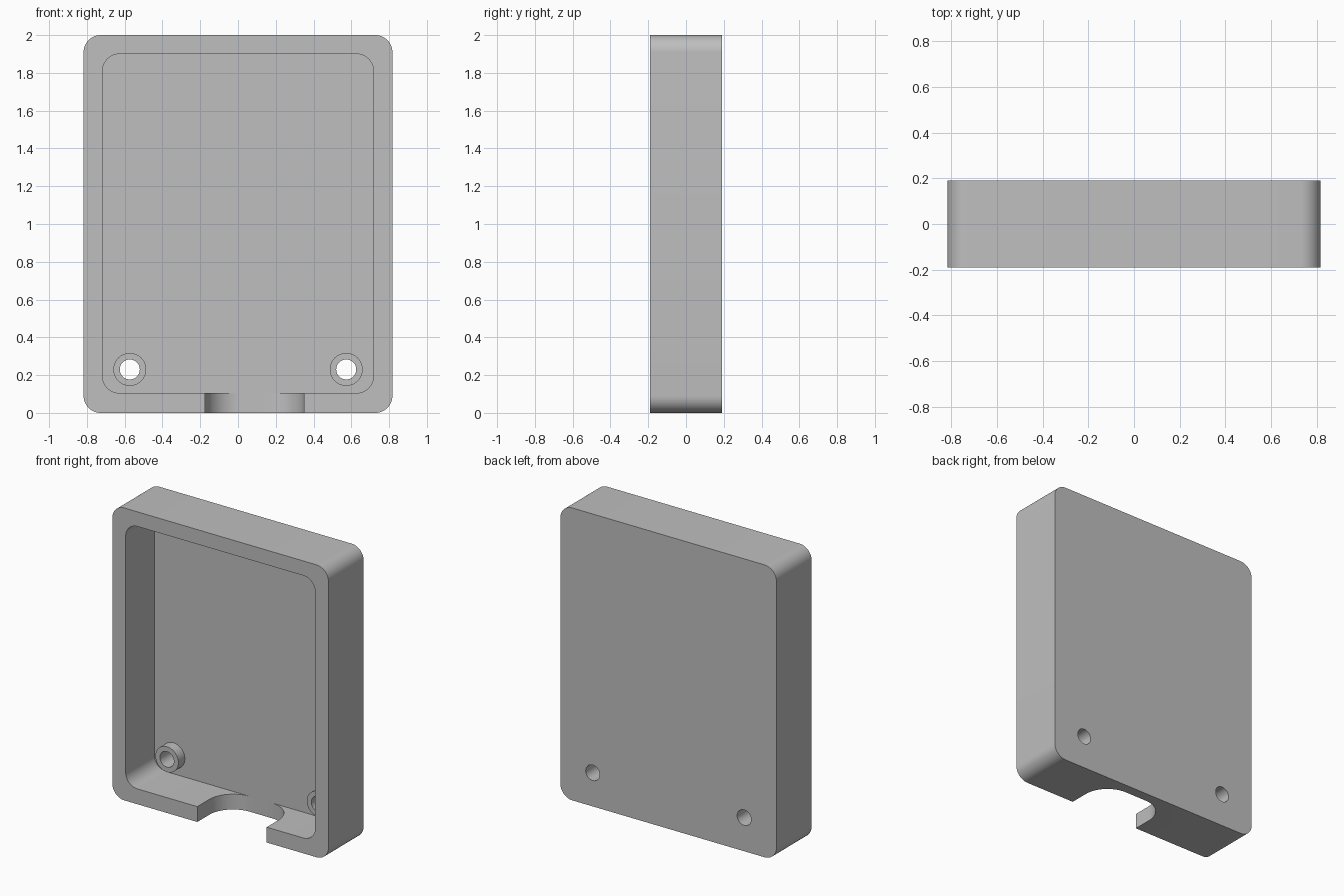
import bpy, bmesh
from math import sin, cos, pi, radians
from mathutils import Vector

cube = bpy.data.objects.get("Cube")
if cube:
    bpy.data.objects.remove(cube, do_unlink=True)

# Main dimensions
HALF_W, HALF_D, HEIGHT = 0.8175, 0.19, 2.0
WALL, CORNER = 0.1, 0.09
FLOOR_Y = 0.12            # inner face of the back plate
BOSS_X, BOSS_Z, BOSS_Y = 0.573, 0.23, 0.05

grey = bpy.data.materials.new("plain grey")
grey.use_nodes = True
colour = (0.52, 0.52, 0.52, 1)
grey.diffuse_color = colour
grey.node_tree.nodes["Principled BSDF"].inputs["Base Color"].default_value = colour


def arc(cx, cy, r, start, end, steps=12):
    """Points along an arc, angles in degrees."""
    angles = [radians(start + (end - start) * i / steps) for i in range(steps + 1)]
    return [(cx + r * cos(a), cy + r * sin(a)) for a in angles]


def rounded_rect(x0, x1, z0, z1, r):
    return (arc(x1 - r, z1 - r, r, 0, 90) + arc(x0 + r, z1 - r, r, 90, 180)
            + arc(x0 + r, z0 + r, r, 180, 270) + arc(x1 - r, z0 + r, r, 270, 360))


def prism(name, points, start, end, axis="Y"):
    """Extrude a closed profile along Y (x, z points) or Z (x, y points)."""
    place = (lambda p: (p[0], start, p[1])) if axis == "Y" else (lambda p: (p[0], p[1], start))
    step = Vector((0, end - start, 0)) if axis == "Y" else Vector((0, 0, end - start))
    bm = bmesh.new()
    face = bm.faces.new([bm.verts.new(place(p)) for p in points])
    top = bmesh.ops.extrude_face_region(bm, geom=[face])["geom"]
    bmesh.ops.translate(bm, vec=step, verts=[v for v in top if isinstance(v, bmesh.types.BMVert)])
    bmesh.ops.recalc_face_normals(bm, faces=bm.faces)
    mesh = bpy.data.meshes.new(name)
    bm.to_mesh(mesh)
    bm.free()
    mesh.materials.append(grey)
    obj = bpy.data.objects.new(name, mesh)
    bpy.context.collection.objects.link(obj)
    return obj


def combine(target, tool, operation):
    """Apply a boolean and remove the tool."""
    mod = target.modifiers.new(operation, "BOOLEAN")
    mod.operation, mod.object, mod.solver = operation, tool, "EXACT"
    bpy.ops.object.select_all(action="DESELECT")
    bpy.context.view_layer.objects.active = target
    target.select_set(True)
    bpy.ops.object.modifier_apply(modifier=mod.name)
    bpy.data.objects.remove(tool, do_unlink=True)


# Rounded case with an open front
case = prism("case", rounded_rect(-HALF_W, HALF_W, 0, HEIGHT, CORNER), -HALF_D, HALF_D)
inner = HALF_W - WALL
cavity = prism("cavity_cutter", rounded_rect(-inner, inner, 0.105, HEIGHT - WALL, CORNER),
               -HALF_D - 0.1, FLOOR_Y)
combine(case, cavity, "DIFFERENCE")

# Off-centre cable slot in the bottom wall, rounded at its inner corners
left, right, r = -0.175, 0.35, 0.18
slot_profile = ([(left, -0.3), (right, -0.3)] + arc(right - r, FLOOR_Y - r, r, 0, 90)
                + arc(left + r, FLOOR_Y - r, r, 90, 180))
combine(case, prism("slot_cutter", slot_profile, -0.1, 0.15, "Z"), "DIFFERENCE")

# Screw bosses with holes right through the back
for side in (-1, 1):
    boss = prism("screw_boss", arc(side * BOSS_X, BOSS_Z, 0.087, 0, 352.5, 47), BOSS_Y, FLOOR_Y + 0.03)
    combine(case, boss, "UNION")
    hole = prism("hole_cutter", arc(side * BOSS_X, BOSS_Z, 0.053, 0, 352.5, 47), -0.1, 0.3)
    combine(case, hole, "DIFFERENCE")

bpy.ops.object.select_all(action="DESELECT")
case.select_set(True)
bpy.context.view_layer.objects.active = case
bpy.ops.object.shade_smooth_by_angle(angle=radians(30))
